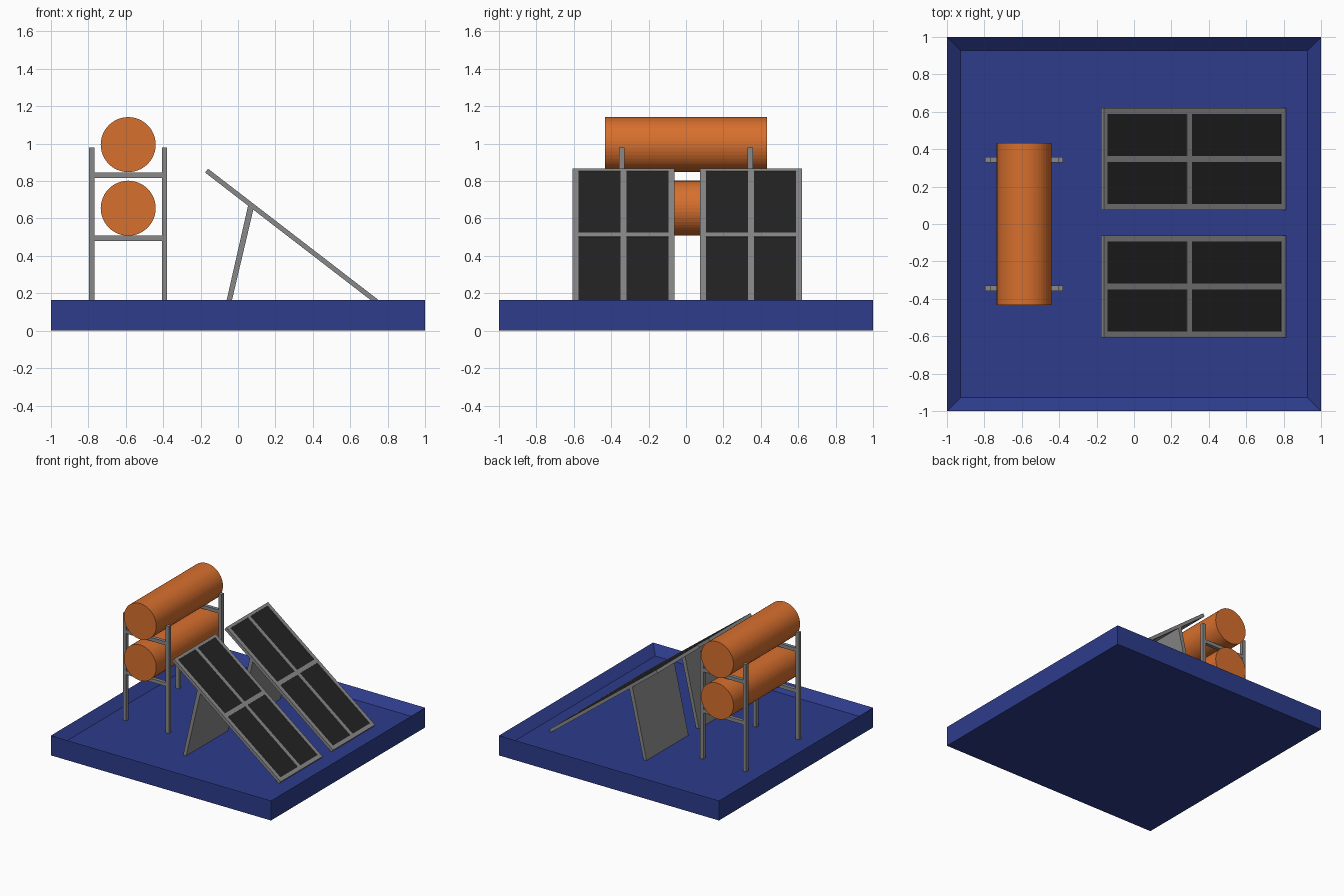
import bpy, bmesh, math
from mathutils import Matrix, Vector

if "Cube" in bpy.data.objects:
    bpy.data.objects.remove(bpy.data.objects["Cube"])


def material(name, rgb):
    m = bpy.data.materials.new(name)
    m.diffuse_color = (*rgb, 1)
    m.use_nodes = True
    m.node_tree.nodes["Principled BSDF"].inputs["Base Color"].default_value = m.diffuse_color
    return m


BLUE = material("blue", (0.026, 0.045, 0.26))
ORANGE = material("orange", (0.68, 0.16, 0.027))
DARK = material("dark", (0.017, 0.017, 0.017))
GREY = material("grey", (0.25, 0.25, 0.25))
FLOOR = 0.10


def finish(name, bm, mat, matrix=None):
    bmesh.ops.recalc_face_normals(bm, faces=bm.faces)
    me = bpy.data.meshes.new(name)
    bm.to_mesh(me)
    bm.free()
    me.materials.append(mat)
    ob = bpy.data.objects.new(name, me)
    if matrix:
        ob.matrix_world = matrix
    bpy.context.collection.objects.link(ob)
    return ob


def add_box(bm, lo, hi):
    lo, hi = Vector(lo), Vector(hi)
    m = Matrix.Translation((lo + hi) / 2) @ Matrix.Diagonal((*(hi - lo), 1))
    return bmesh.ops.create_cube(bm, size=1, matrix=m)


# Base tray with recessed floor
bm = bmesh.new()
add_box(bm, (-1, -1, 0), (1, 1, 0.163))
top = max(bm.faces, key=lambda f: f.calc_center_median().z)
bmesh.ops.inset_region(bm, faces=[top], thickness=0.103)
bmesh.ops.translate(bm, verts=top.verts, vec=(0, 0, FLOOR - 0.163))
finish("base_tray", bm, BLUE)

# Tank rack: two end frames, each with two posts and two rungs
XL, XR, P = -0.782, -0.393, 0.0145
for side, y in (("front", -0.343), ("back", 0.343)):
    bm = bmesh.new()
    for x in (XL, XR):
        add_box(bm, (x - P, y - P, FLOOR), (x + P, y + P, 0.98))
    for z in (0.495, 0.832):
        add_box(bm, (XL + P, y - P, z - P), (XR - P, y + P, z + P))
    finish("rack_frame_" + side, bm, GREY)

# Two horizontal tanks
for name, z in (("lower_tank", 0.655), ("upper_tank", 0.995)):
    bm = bmesh.new()
    bmesh.ops.create_cone(bm, cap_ends=True, segments=48, radius1=0.147, radius2=0.147, depth=0.866,
                          matrix=Matrix.Translation((-0.587, 0, z)) @ Matrix.Rotation(math.pi / 2, 4, 'X'))
    finish(name, bm, ORANGE)

# Tilted collector panels: local x runs down the slope from the top edge
LEN, HALF, T, B = 1.227, 0.272, 0.026, 0.032
for side, yc in (("front", -0.334), ("back", 0.347)):
    tilt = Matrix.Translation((-0.16, yc, 0.866)) @ Matrix.Rotation(math.radians(37.6), 4, 'Y')
    bm = bmesh.new()
    add_box(bm, (0, -HALF, -T), (0.022, HALF, 0))
    add_box(bm, (LEN - 0.03, -HALF, -T), (LEN, HALF, 0))
    for y in (-HALF + B / 2, 0, HALF - B / 2):
        add_box(bm, (0.022, y - B / 2, -T), (LEN - 0.03, y + B / 2, 0))
    for s in (-1, 1):
        a, b = sorted((s * B / 2, s * (HALF - B)))
        add_box(bm, (0.559, a, -T), (0.593, b, 0))
    add_box(bm, (0.005, -HALF + 0.005, -T + 0.001), (LEN - 0.005, HALF - 0.005, -0.012))
    finish("panel_frame_" + side, bm, GREY, tilt)

    # Dark glass set just below the frame surface
    bm = bmesh.new()
    add_box(bm, (0.01, -HALF + 0.01, -0.012), (LEN - 0.01, HALF - 0.01, -0.003))
    finish("panel_glass_" + side, bm, DARK, tilt)

    # Full-width leaning support plate
    bm = bmesh.new()
    profile = [(-0.075, FLOOR), (-0.047, FLOOR), (0.083, 0.652), (0.055, 0.674)]
    f = bm.faces.new([bm.verts.new((x, yc - HALF, z)) for x, z in profile])
    ext = bmesh.ops.extrude_face_region(bm, geom=[f])
    bmesh.ops.translate(bm, vec=(0, 2 * HALF, 0),
                        verts=[v for v in ext["geom"] if isinstance(v, bmesh.types.BMVert)])
    finish("support_plate_" + side, bm, GREY)
